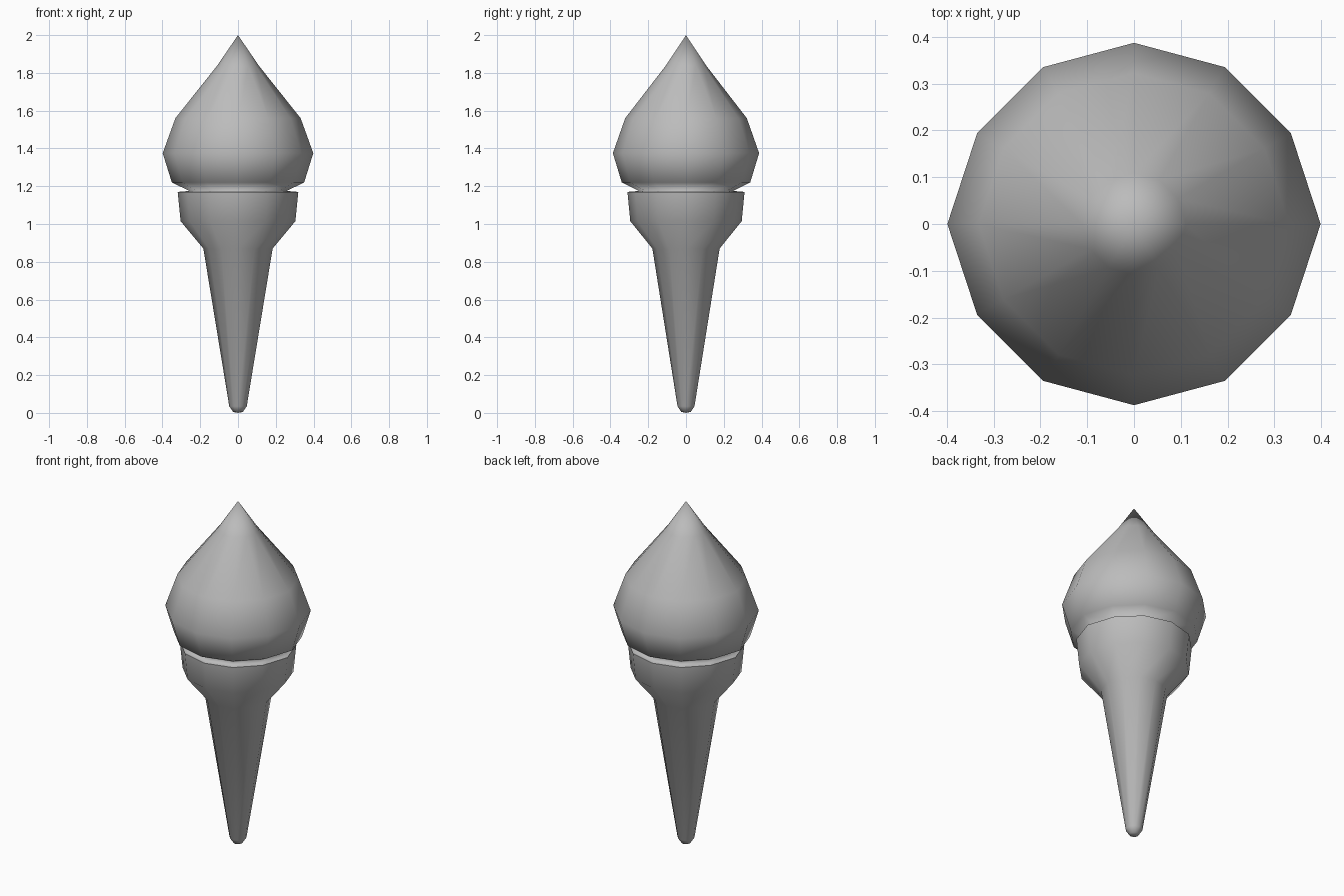
import bpy, bmesh
from math import cos, sin, tau

cube = bpy.data.objects.get("Cube")
if cube:
    bpy.data.objects.remove(cube, do_unlink=True)

SIDES = 12
grey = bpy.data.materials.new("plain grey")
grey.use_nodes = True
colour = (0.5, 0.5, 0.5, 1)
grey.diffuse_color = colour
grey.node_tree.nodes["Principled BSDF"].inputs["Base Color"].default_value = colour


def lathe(name, profile):
    """Turn a (radius, height) profile, bottom to top, into a smooth solid."""
    bm = bmesh.new()
    rings = []
    for r, z in profile:
        if r == 0:
            rings.append([bm.verts.new((0, 0, z))] * SIDES)
            continue
        ring = []
        for i in range(SIDES):
            # the two side corners stand out slightly
            s = r * (1.03 if i % (SIDES // 2) == 0 else 1)
            a = tau * i / SIDES
            ring.append(bm.verts.new((s * cos(a), s * sin(a), z)))
        rings.append(ring)
    for low, high in zip(rings, rings[1:]):
        for i in range(SIDES):
            j = (i + 1) % SIDES
            corners = dict.fromkeys((low[i], low[j], high[j], high[i]))
            bm.faces.new(list(corners)).smooth = True
    mesh = bpy.data.meshes.new(name)
    bm.to_mesh(mesh)
    bm.free()
    mesh.materials.append(grey)
    obj = bpy.data.objects.new(name, mesh)
    bpy.context.collection.objects.link(obj)
    return obj


# Tapered cone with a flared cup
lathe("cone", [(0, 0), (0.025, 0.005), (0.045, 0.035), (0.178, 0.87),
               (0.295, 1.015), (0.31, 1.17)])

# Pointed scoop, starting with the ledge inside the cup rim
lathe("scoop", [(0.31, 1.17), (0.25, 1.175), (0.34, 1.22), (0.387, 1.375),
                (0.322, 1.56), (0.108, 1.837), (0, 2)])
